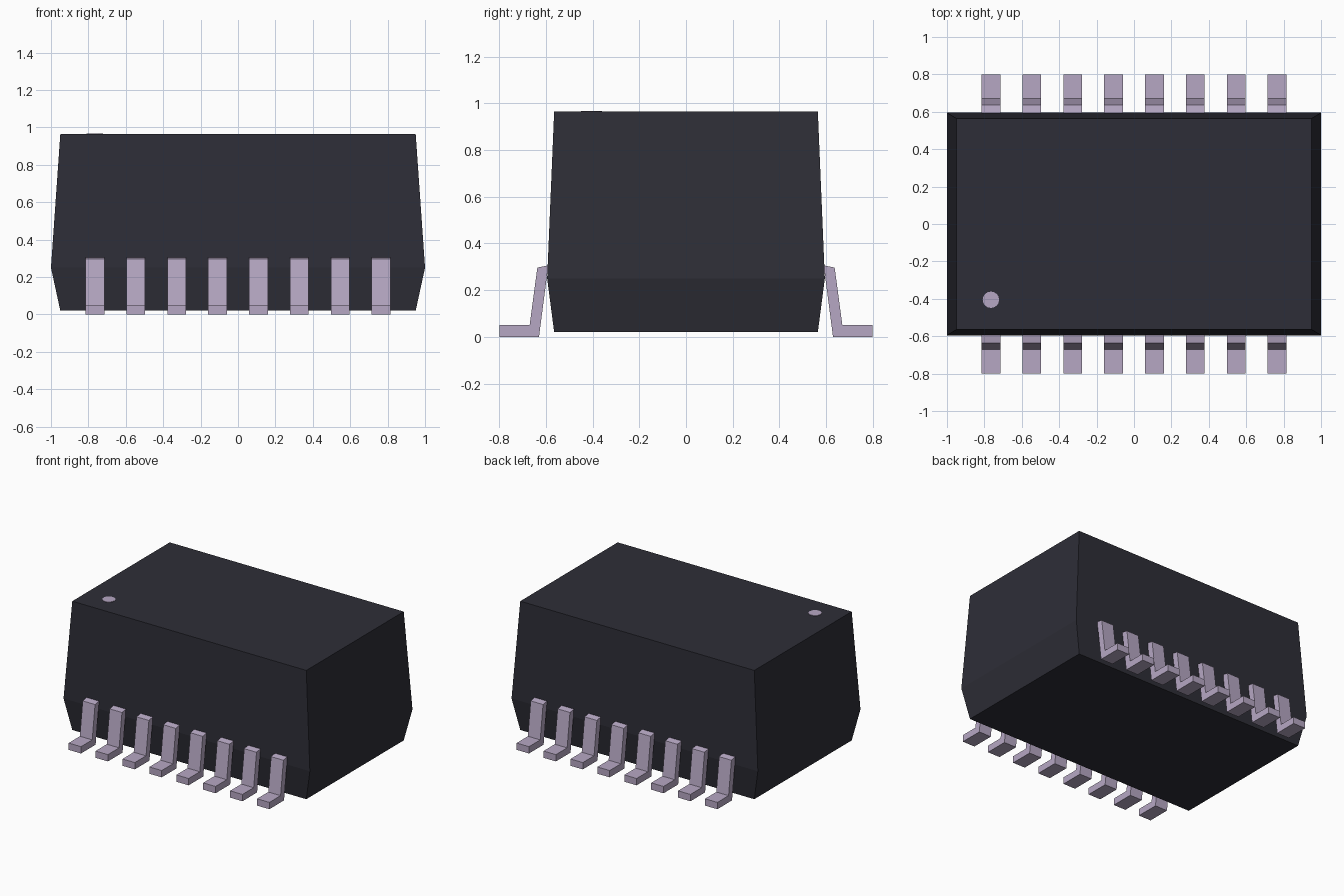
import bpy
import math

if "Cube" in bpy.data.objects:
    bpy.data.objects.remove(bpy.data.objects["Cube"], do_unlink=True)


def make_material(name, rgb):
    mat = bpy.data.materials.new(name)
    mat.use_nodes = True
    colour = (*rgb, 1.0)
    mat.diffuse_color = colour
    bsdf = mat.node_tree.nodes["Principled BSDF"]
    bsdf.inputs["Base Color"].default_value = colour
    bsdf.inputs["Roughness"].default_value = 0.6
    return mat


def loft(name, rings, mat):
    """Closed solid through a stack of rings with equal point counts."""
    n = len(rings[0])
    verts = [p for ring in rings for p in ring]
    faces = [tuple(reversed(range(n)))]
    for r in range(len(rings) - 1):
        a, b = r * n, (r + 1) * n
        for i in range(n):
            j = (i + 1) % n
            faces.append((a + i, a + j, b + j, b + i))
    faces.append(tuple(range(len(verts) - n, len(verts))))
    mesh = bpy.data.meshes.new(name)
    mesh.from_pydata(verts, [], faces)
    mesh.materials.append(mat)
    obj = bpy.data.objects.new(name, mesh)
    bpy.context.collection.objects.link(obj)
    return obj


black = make_material("charcoal plastic", (0.027, 0.027, 0.038))
metal = make_material("pale lilac metal", (0.47, 0.39, 0.55))

# Case: widest at the parting line, tapering to top and bottom
sections = [(0.95, 0.565, 0.02), (1.0, 0.595, 0.25), (0.95, 0.565, 0.965)]
loft("case", [[(-x, -y, z), (x, -y, z), (x, y, z), (-x, y, z)]
              for x, y, z in sections], black)

# Leads: bent profile (outward distance, height), eight along each long side
LEAD = [(0.63, 0.0), (0.80, 0.0), (0.80, 0.05), (0.67, 0.05),
        (0.637, 0.297), (0.59, 0.306)]
WIDTH, PITCH, COUNT = 0.10, 0.2185, 8
for side, label in ((-1, "front"), (1, "back")):
    for i in range(COUNT):
        x = (i - (COUNT - 1) / 2) * PITCH
        # Turning the back row by half a turn keeps normals outward
        rings = [[(-side * (x + dx), side * d, h) for d, h in LEAD]
                 for dx in (WIDTH / 2, -WIDTH / 2)]
        if side == 1:
            rings = [[(-px, py, pz) for px, py, pz in reversed(r)] for r in rings]
        else:
            rings = [list(reversed(r)) for r in rings]
        lead = loft(f"{label}_lead_{i + 1}", rings, metal)
        # Consistent outward normals
        import bmesh
        bm = bmesh.new()
        bm.from_mesh(lead.data)
        bmesh.ops.recalc_face_normals(bm, faces=bm.faces)
        bm.to_mesh(lead.data)
        bm.free()

# Orientation dot: thin disc on the top face
dot = [[(-0.765 + 0.044 * math.cos(2 * math.pi * k / 16),
         -0.405 + 0.044 * math.sin(2 * math.pi * k / 16), z) for k in range(16)]
       for z in (0.963, 0.968)]
loft("orientation_dot", dot, metal)
